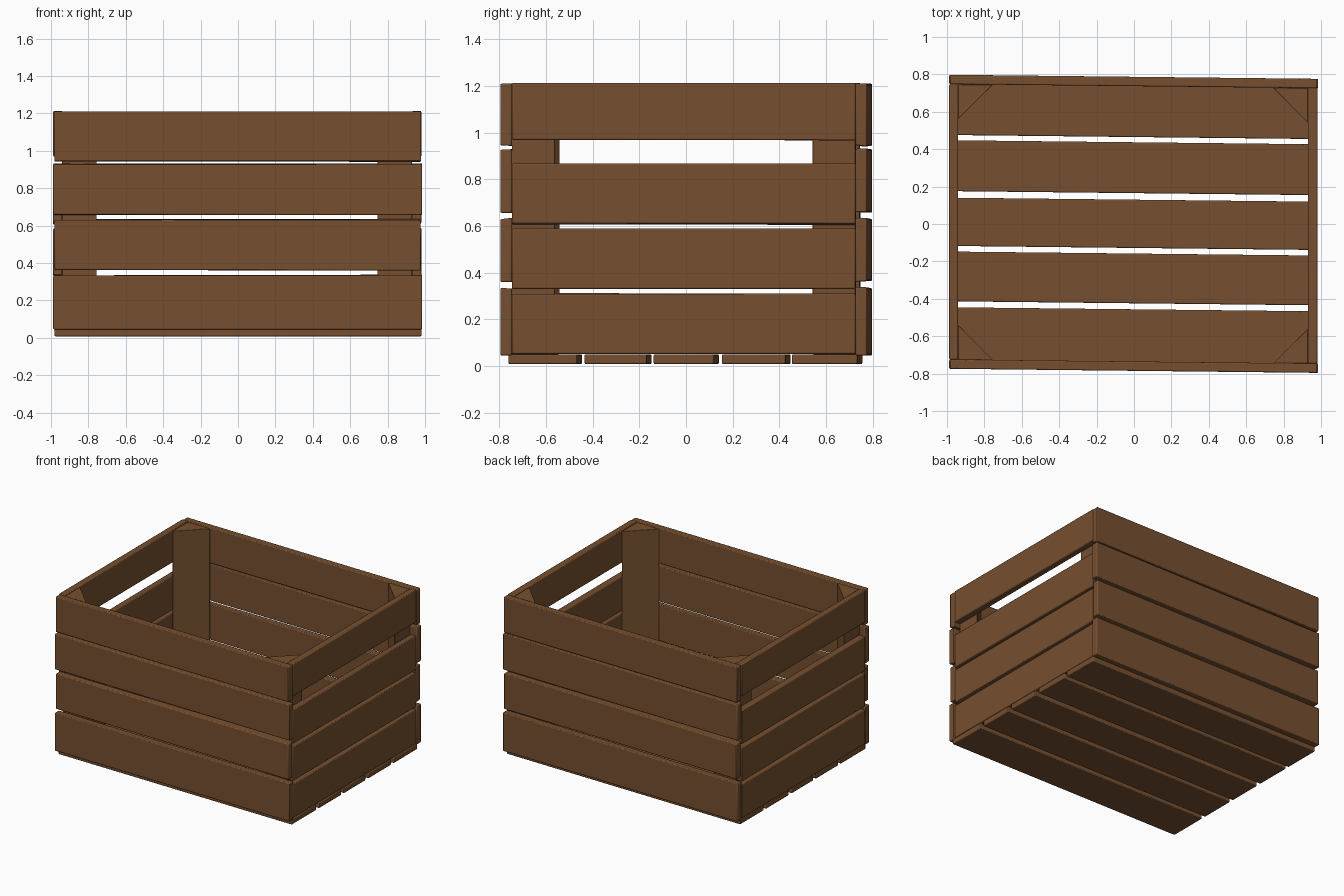
import bpy, bmesh, math, random

if "Cube" in bpy.data.objects:
    bpy.data.objects.remove(bpy.data.objects["Cube"])
random.seed(4)

wood = bpy.data.materials.new("brown wood")
wood.diffuse_color = (0.18, 0.078, 0.029, 1)
wood.use_nodes = True
wood.node_tree.nodes["Principled BSDF"].inputs["Base Color"].default_value = wood.diffuse_color
SKEW = -0.011  # the crate is very slightly out of square


def finish(bm, name, bevel=0.006):
    """Skew the part with the whole crate, then round its edges."""
    for v in bm.verts:
        v.co.y += SKEW * v.co.x
    bmesh.ops.recalc_face_normals(bm, faces=bm.faces)
    me = bpy.data.meshes.new(name)
    bm.to_mesh(me)
    bm.free()
    ob = bpy.data.objects.new(name, me)
    bpy.context.collection.objects.link(ob)
    me.materials.append(wood)
    m = ob.modifiers.new("worn edges", 'BEVEL')
    m.width, m.segments = bevel, 2
    m.limit_method = 'ANGLE'
    bpy.ops.object.select_all(action='DESELECT')
    ob.select_set(True)
    bpy.context.view_layer.objects.active = ob
    bpy.ops.object.shade_smooth_by_angle(angle=math.radians(40))
    return ob


def plank(name, x, y, z, wobble=0.004):
    """Box between the given ranges with slightly uneven corners."""
    bm = bmesh.new()
    bmesh.ops.create_cube(bm, size=1)
    for v in bm.verts:
        v.co = [r[0] if c < 0 else r[1] for c, r in zip(v.co, (x, y, z))]
        if 0.1 < v.co.z < 1.2:
            v.co.z += random.uniform(-wobble, wobble)
    return finish(bm, name)


# Front and back planks, running the full width
rows = [(0.045, 0.335), (0.362, 0.632), (0.656, 0.93), (0.944, 1.21)]
for i, z in enumerate(rows):
    dx = (0.0, 0.008, 0.0, 0.006)[i]
    plank(f"front_plank_{i + 1}", (-0.988 + dx, 0.985 - dx), (-0.785, -0.735), z)
    plank(f"back_plank_{i + 1}", (-0.988 + dx, 0.985 - dx), (0.737, 0.787), z)

# Side planks between them, with a hand gap under the top one
side_rows = [(0.052, 0.31), (0.332, 0.588), (0.608, 0.864), (0.97, 1.213)]
for i, z in enumerate(side_rows):
    plank(f"right_plank_{i + 1}", (0.93, 0.98), (-0.735, 0.737), z)
    plank(f"left_plank_{i + 1}", (-0.988, -0.94), (-0.735, 0.737), z)

# Floor slats
slats = [(-0.75, -0.456), (-0.424, -0.158), (-0.128, 0.13),
         (0.165, 0.437), (0.465, 0.745)]
for i, y in enumerate(slats):
    plank(f"floor_slat_{i + 1}", (-0.982, 0.982), y, (0.008, 0.05))

# Triangular corner posts
LEG = 0.185
for sx, sy, name in ((-1, -1, "front_left"), (1, -1, "front_right"),
                     (-1, 1, "back_left"), (1, 1, "back_right")):
    cx = 0.93 if sx > 0 else -0.94
    cy = 0.736 * sy
    bm = bmesh.new()
    base = [bm.verts.new(p) for p in ((cx, cy, 0.05), (cx - sx * LEG, cy, 0.05),
                                      (cx, cy - sy * LEG, 0.05))]
    face = bm.faces.new(base)
    ext = bmesh.ops.extrude_face_region(bm, geom=[face])
    for g in ext["geom"]:
        if isinstance(g, bmesh.types.BMVert):
            g.co.z = 1.205
    finish(bm, f"corner_post_{name}", 0.003)
